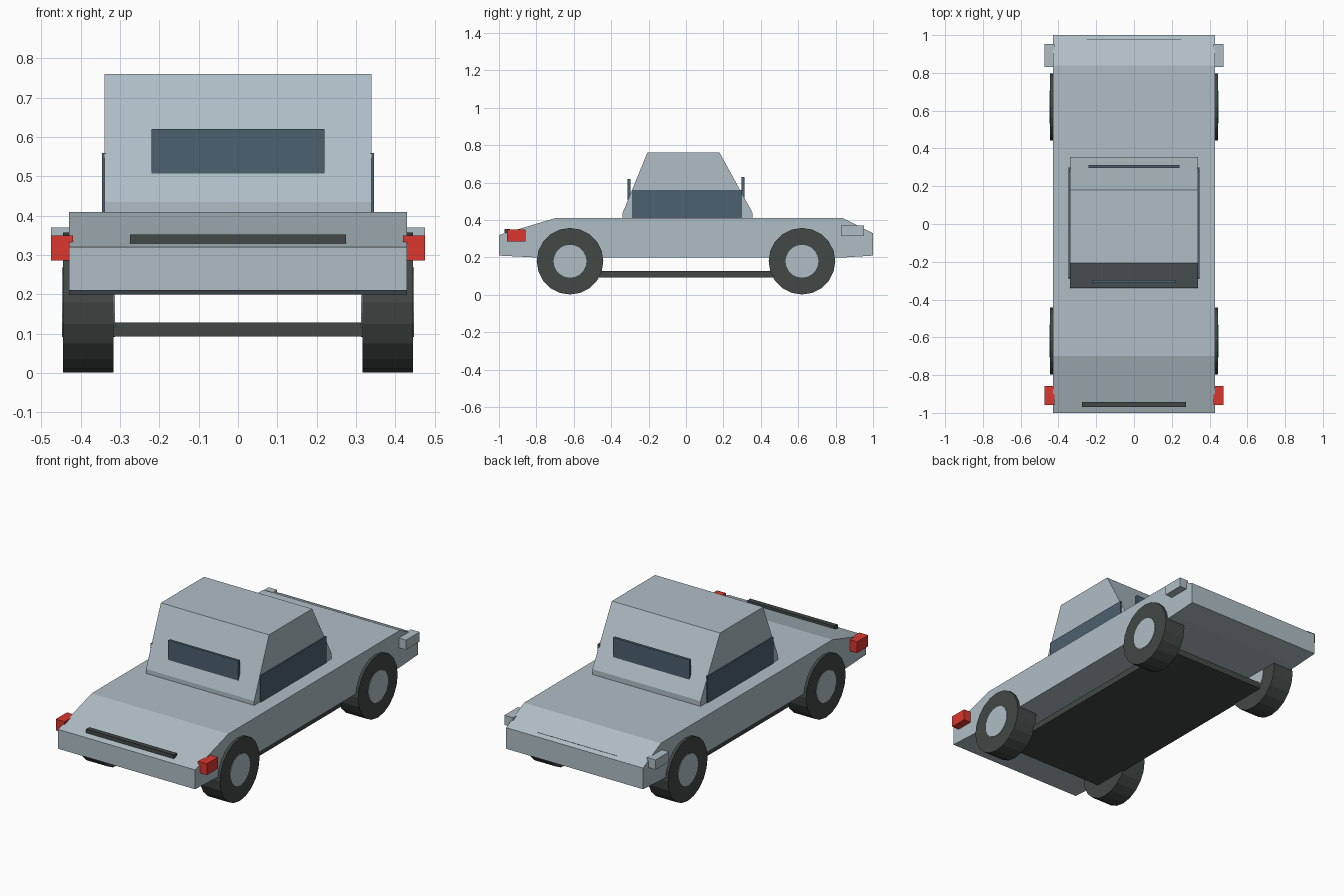
import bpy, bmesh, math
from mathutils import Matrix

if "Cube" in bpy.data.objects:
    bpy.data.objects.remove(bpy.data.objects["Cube"])


def material(name, rgb):
    lin = [((c / 255 + 0.055) / 1.055) ** 2.4 for c in rgb]
    m = bpy.data.materials.new(name)
    m.use_nodes = True
    m.diffuse_color = (*lin, 1)
    m.node_tree.nodes["Principled BSDF"].inputs["Base Color"].default_value = (*lin, 1)
    return m


PAINT = material("pale grey blue paint", (176, 190, 197))
RUBBER = material("dark rubber", (66, 72, 70))
GLASS = material("slate blue glass", (76, 96, 110))
RED = material("red lamp", (219, 55, 46))


def finish(name, bm, mat):
    bmesh.ops.recalc_face_normals(bm, faces=bm.faces)
    mesh = bpy.data.meshes.new(name)
    bm.to_mesh(mesh)
    bm.free()
    mesh.materials.append(mat)
    ob = bpy.data.objects.new(name, mesh)
    bpy.context.collection.objects.link(ob)
    return ob


def prism(name, profile, half_width, mat):
    """Extrude a side profile of (y, z) points across the car."""
    bm = bmesh.new()
    face = bm.faces.new([bm.verts.new((-half_width, y, z)) for y, z in profile])
    side = bmesh.ops.extrude_face_region(bm, geom=[face])["geom"]
    verts = [v for v in side if isinstance(v, bmesh.types.BMVert)]
    bmesh.ops.translate(bm, verts=verts, vec=(2 * half_width, 0, 0))
    return finish(name, bm, mat)


def box(name, x, y, z, mat):
    """Box from (min, max) ranges on each axis."""
    bm = bmesh.new()
    bmesh.ops.create_cube(bm, size=1)
    for v in bm.verts:
        v.co = [r[0] if c < 0 else r[1] for c, r in zip(v.co, (x, y, z))]
    return finish(name, bm, mat)


def disc(name, x, y, z, radius, sides, mat):
    """Cylinder along x between the two x values."""
    bm = bmesh.new()
    turn = (Matrix.Translation(((x[0] + x[1]) / 2, y, z))
            @ Matrix.Rotation(math.pi / 2, 4, 'Y'))
    bmesh.ops.create_cone(bm, cap_ends=True, segments=sides, radius1=radius,
                          radius2=radius, depth=abs(x[1] - x[0]), matrix=turn)
    return finish(name, bm, mat)


# Body and cabin
prism("body", [(-1, .21), (-1, .32), (-.7, .41), (.84, .41), (1, .33),
               (1, .21), (.84, .2), (-.8, .2)], .43, PAINT)
prism("cabin", [(-.34, .405), (-.34, .435), (-.207, .76), (.18, .76),
                (.355, .44), (.355, .405)], .34, PAINT)

# Floor pan between the wheels
box("floor_pan", (-.325, .325), (-.68, .68), (.093, .128), RUBBER)

# Grille bars
box("front_bar", (-.275, .275), (-.97, -.942), (.33, .352), RUBBER)
box("rear_bar", (-.25, .25), (.96, .977), (.32, .3425), RUBBER)

# Windscreens
box("front_window", (-.22, .22), (-.312, -.297), (.508, .62), GLASS)
box("rear_window", (-.24, .24), (.296, .312), (.515, .63), GLASS)

# Paired parts on both sides
for side, s in (("left", 1), ("right", -1)):
    box(side + "_window", sorted((s * .335, s * .346)), (-.29, .3), (.41, .56), GLASS)
    box(side + "_front_lamp", sorted((s * .42, s * .475)), (-.957, -.857), (.286, .35), RED)
    box(side + "_rear_lamp", sorted((s * .42, s * .475)), (.83, .952), (.315, .37), PAINT)
    for end, y in (("front", -.62), ("rear", .62)):
        disc(f"{side}_{end}_tyre", (s * .316, s * .445), y, .18, .178, 20, RUBBER)
        disc(f"{side}_{end}_hub", (s * .313, s * .448), y, .18, .088, 20, PAINT)
